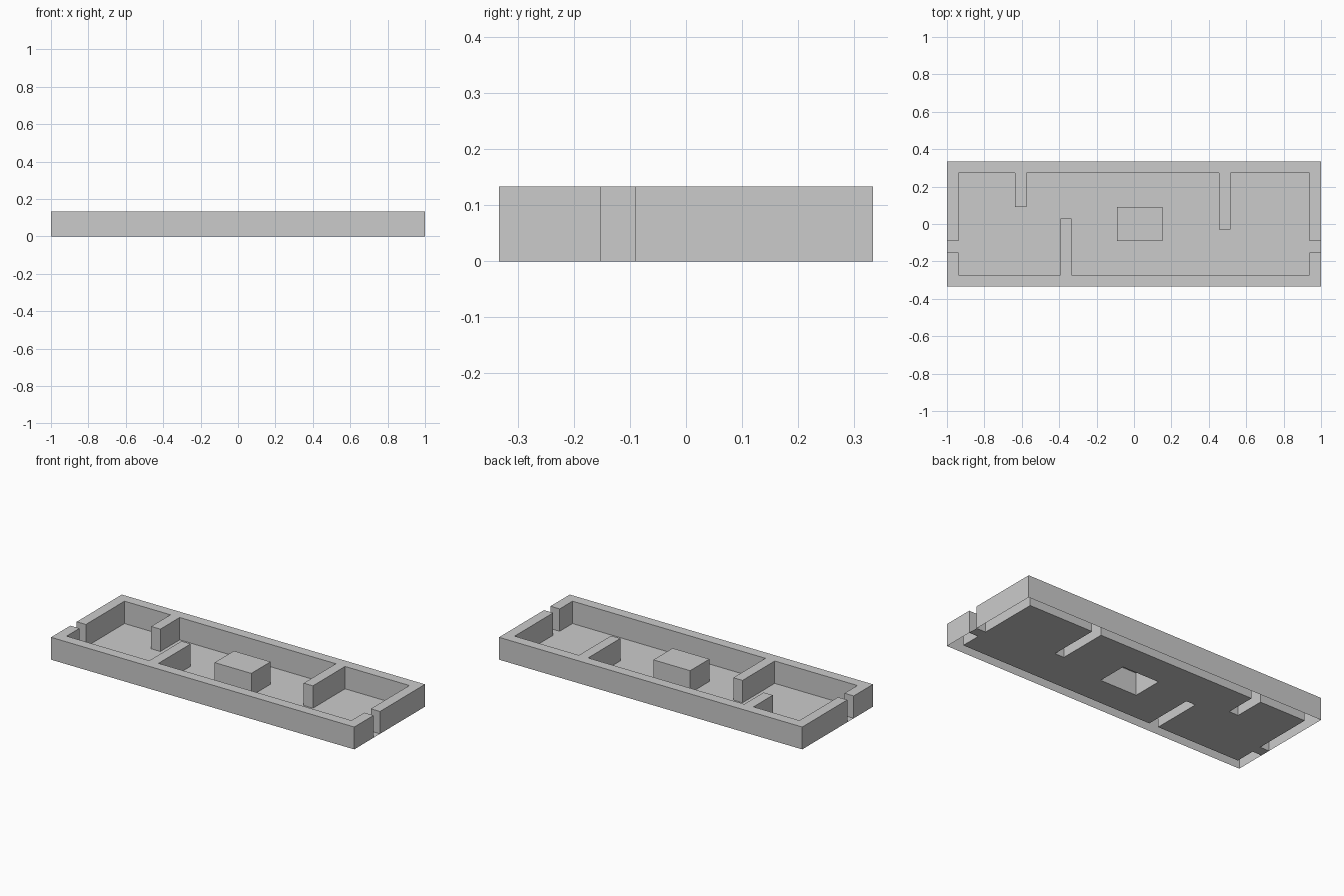
import bpy, bmesh

if "Cube" in bpy.data.objects:
    bpy.data.objects.remove(bpy.data.objects["Cube"])

U = 2 / 33          # plan module: the tray is 33 x 11 modules
H = 2.2 * U         # wall height

def pos(p, z=0.0):
    return ((p[0] - 16.5) * U, (p[1] - 5.5) * U, z)

def finish(bm, name):
    mesh = bpy.data.meshes.new(name)
    bm.to_mesh(mesh)
    bm.free()
    obj = bpy.data.objects.new(name, mesh)
    bpy.context.collection.objects.link(obj)

def raised(name, outline):
    """Counter-clockwise plan outline raised to wall height, open underneath."""
    bm = bmesh.new()
    low = [bm.verts.new(pos(p)) for p in outline]
    top = [bm.verts.new(pos(p, H)) for p in outline]
    n = len(outline)
    for i in range(n):
        j = (i + 1) % n
        bm.faces.new((low[i], low[j], top[j], top[i]))
    bm.faces.new(top)
    finish(bm, name)

# Inner wall faces, including the partition stubs
back_inner = [(1, 4), (1, 10), (6, 10), (6, 7), (7, 7), (7, 10),
              (24, 10), (24, 5), (25, 5), (25, 10), (32, 10), (32, 4)]
front_inner = [(32, 3), (32, 1), (11, 1), (11, 6), (10, 6), (10, 1), (1, 1), (1, 3)]
block = [(15, 4), (19, 4), (19, 7), (15, 7)]

# Back and front walls, separated by the two end doorways
raised("back_wall", [(0, 11), (0, 4)] + back_inner + [(33, 4), (33, 11)])
raised("front_wall", [(0, 0), (33, 0), (33, 3)] + front_inner + [(0, 3)])

# Free-standing central block
raised("center_block", block)

# Floor sheet running through the doorways, open beneath the block
bm = bmesh.new()
floor_outline = [(0, 4)] + back_inner + [(33, 4), (33, 3)] + front_inner + [(0, 3)]
edges = []
for loop in (floor_outline, block):
    vs = [bm.verts.new(pos(p)) for p in loop]
    edges += [bm.edges.new((vs[i - 1], vs[i])) for i in range(len(vs))]
bmesh.ops.triangle_fill(bm, edges=edges, use_beauty=True, use_dissolve=False, normal=(0, 0, 1))
for f in bm.faces:
    f.normal_update()
    if f.normal.z < 0:
        f.normal_flip()
finish(bm, "floor")
